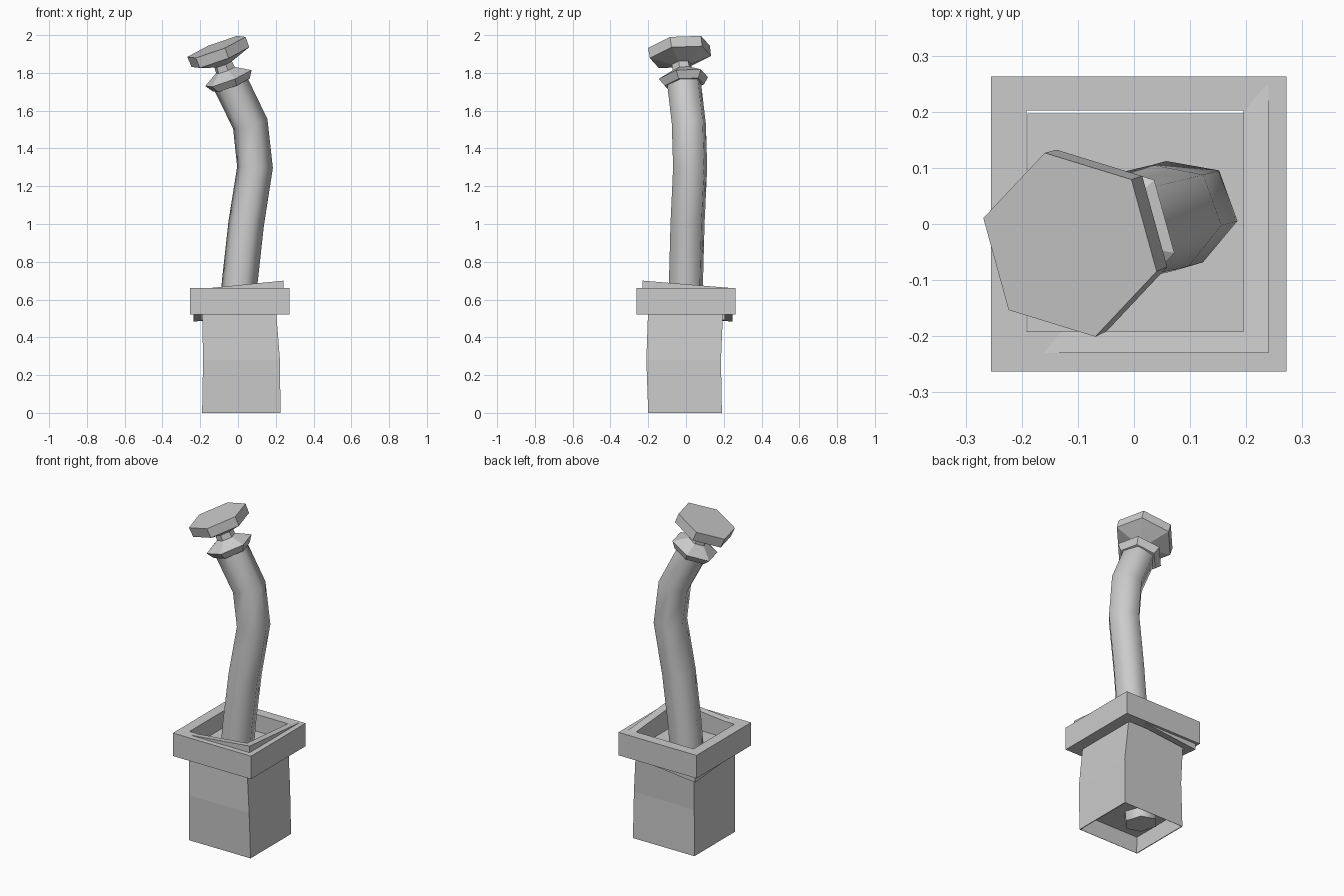
import bpy, bmesh, math
from mathutils import Vector, Matrix

if "Cube" in bpy.data.objects:
    bpy.data.objects.remove(bpy.data.objects["Cube"])


def make_object(name, bm):
    bmesh.ops.recalc_face_normals(bm, faces=bm.faces)
    me = bpy.data.meshes.new(name)
    bm.to_mesh(me)
    bm.free()
    ob = bpy.data.objects.new(name, me)
    bpy.context.collection.objects.link(ob)
    return ob


def loft(name, rings, close_ends=True, loop=False):
    """Skin a list of equal-length point rings."""
    bm = bmesh.new()
    vs = [[bm.verts.new(p) for p in r] for r in rings]
    pairs = list(zip(vs, vs[1:]))
    if loop:
        pairs.append((vs[-1], vs[0]))
    for a, b in pairs:
        n = len(a)
        for i in range(n):
            j = (i + 1) % n
            bm.faces.new((a[i], a[j], b[j], b[i]))
    if close_ends and not loop:
        bm.faces.new(vs[0])
        bm.faces.new(vs[-1])
    return make_object(name, bm)


def rect(x0, x1, y0, y1, z):
    return [Vector(p) for p in ((x0, y0, z), (x1, y0, z), (x1, y1, z), (x0, y1, z))]


def hexagon(center, direction, r, start):
    q = Vector((0, 0, 1)).rotation_difference(Vector(direction))
    return [Vector(center) + q @ Vector((r * math.cos(math.radians(start + 60 * k)),
                                         r * math.sin(math.radians(start + 60 * k)), 0))
            for k in range(6)]


def frame(name, outer, inner, z0, z1):
    return loft(name, [rect(*outer, z0), rect(*outer, z1),
                       rect(*inner, z1), rect(*inner, z0)], loop=True)


# Slightly bulging square base, recessed underneath
loft("base_box", [
    rect(-0.185, 0.215, -0.195, 0.185, 0.10),
    rect(-0.185, 0.22, -0.198, 0.188, 0.0),
    rect(-0.19, 0.225, -0.20, 0.19, 0.0),
    rect(-0.185, 0.222, -0.21, 0.185, 0.28),
    rect(-0.19, 0.20, -0.20, 0.197, 0.56)])

# Level rim and a second, skewed rim poking through it
frame("rim", (-0.255, 0.272, -0.263, 0.263), (-0.192, 0.195, -0.192, 0.202), 0.52, 0.66)
skewed = frame("skewed_rim", (-0.235, 0.24, -0.23, 0.247),
               (-0.192, 0.195, -0.192, 0.205), -0.13, 0.0)
for v in skewed.data.vertices:
    v.co.z += 0.657 + 0.1 * v.co.x - 0.083 * v.co.y

# Crooked six-sided pipe
axis = Vector((-0.356, -0.13, 0.925)).normalized()
top = Vector((-0.04, -0.01, 1.745))
path = [Vector(p) for p in ((-0.05, 0, 0.05), (0.01, 0, 0.70), (0.043, 0.008, 1.0),
                            (0.09, 0.022, 1.30), (0.065, 0.015, 1.53))] + [top]
rings = []
for i, p in enumerate(path):
    d = path[min(i + 1, len(path) - 1)] - path[max(i - 1, 0)]
    if i == len(path) - 1:
        d = axis
    rings.append(hexagon(p, d, 0.096, -10))
pipe = loft("bent_pipe", rings)
bpy.ops.object.select_all(action='DESELECT')
pipe.select_set(True)
bpy.context.view_layer.objects.active = pipe
bpy.ops.object.shade_smooth_by_angle(angle=math.radians(65))


# Collar, narrow neck and hexagonal cap along the tilted axis
def turned(name, profile):
    loft(name, [hexagon(top + axis * s, axis, r, -15) for s, r in profile])


turned("collar", [(-0.01, 0.108), (0.03, 0.135), (0.075, 0.055)])
turned("neck", [(0.06, 0.055), (0.125, 0.05)])
turned("cap", [(0.11, 0.055), (0.15, 0.168), (0.208, 0.17)])
